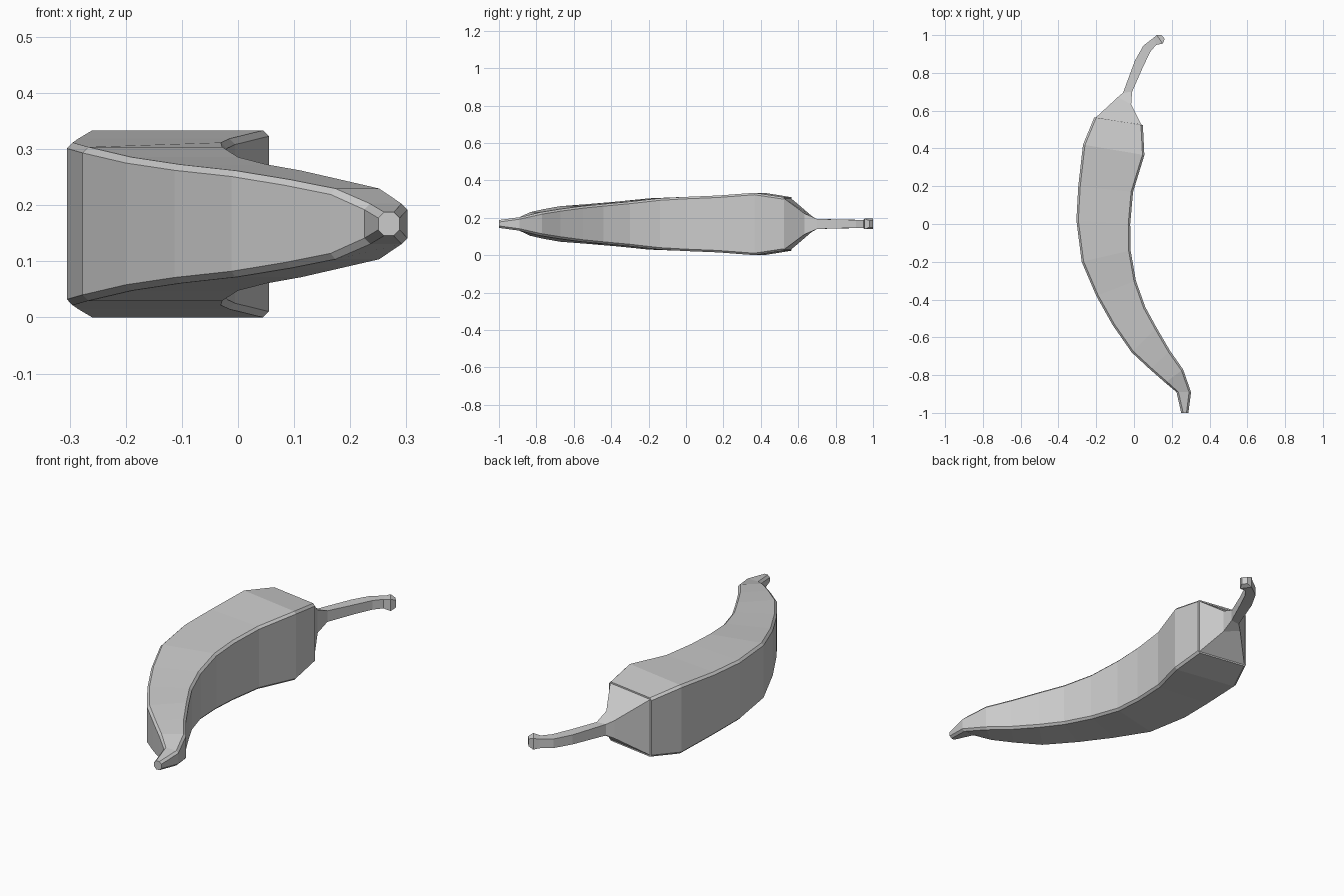
import bpy, bmesh
from mathutils import Vector

if "Cube" in bpy.data.objects:
    bpy.data.objects.remove(bpy.data.objects["Cube"])

MID = 0.1667  # height of the pepper's centre plane


def loft(name, rings, inset=0.0):
    """Skin a list of closed rings; optionally inset the first cap as a rim."""
    bm = bmesh.new()
    loops = [[bm.verts.new(p) for p in r] for r in rings]
    n = len(loops[0])
    for a, b in zip(loops, loops[1:]):
        for i in range(n):
            j = (i + 1) % n
            bm.faces.new((a[i], a[j], b[j], b[i]))
    first = bm.faces.new(loops[0][::-1])
    bm.faces.new(loops[-1])
    bmesh.ops.recalc_face_normals(bm, faces=bm.faces)
    if inset:
        bmesh.ops.inset_region(bm, faces=[first], thickness=inset, depth=0)
    me = bpy.data.meshes.new(name)
    bm.to_mesh(me)
    bm.free()
    ob = bpy.data.objects.new(name, me)
    bpy.context.collection.objects.link(ob)
    return ob


def section(lx, ly, rx, ry, hl, hr=None, c=0.0):
    """Upright rectangular section from left point to right point, corners cut by c."""
    hr = hl if hr is None else hr
    l, r = Vector((lx, ly, MID)), Vector((rx, ry, MID))
    d = (r - l).normalized() * c
    z = Vector((0, 0, 1))
    if not c:
        return [l - z * hl, r - z * hr, r + z * hr, l + z * hl]
    return [l - z * (hl - c), l + d - z * hl, r - d - z * hr, r - z * (hr - c),
            r + z * (hr - c), r - d + z * hr, l + d + z * hl, l + z * (hl - c)]


# Curved pepper body: left x, y, right x, y, half height
body = [
    (-.210, .565, .047, .523, .143),
    (-.270, .420, .055, .365, .1667),
    (-.295, .200, -.005, .170, .152),
    (-.305, .020, -.020, .000, .145),
    (-.277, -.200, -.018, -.140, .137),
    (-.200, -.380, .010, -.300, .119),
    (-.113, -.535, .060, -.440, .106),
    (-.012, -.680, .120, -.550, .095),
    (.085, -.770, .190, -.670, .079),
    (.165, -.840, .260, -.770, .063),
    (.225, -.890, .302, -.890, .036),
    (.250, -1.00, .288, -1.00, .021),
]
loft("pepper_body", [section(*s, c=.0105) for s in body], inset=.004)

# Tapering cap flowing into the bent stem with a flared tip
stem = [
    (-.203, .563, .040, .525, .136),
    (-.085, .672, -.015, .633, .043, .056),
    (-.058, .695, -.010, .700, .027),
    (.005, .865, .045, .825, .023),
    (.050, .945, .085, .910, .022),
    (.103, .985, .117, .948, .022),
    (.120, 1.00, .152, .955, .028),
    (.145, 1.00, .163, .980, .018),
]
loft("cap_and_stem", [section(*s) for s in stem])
